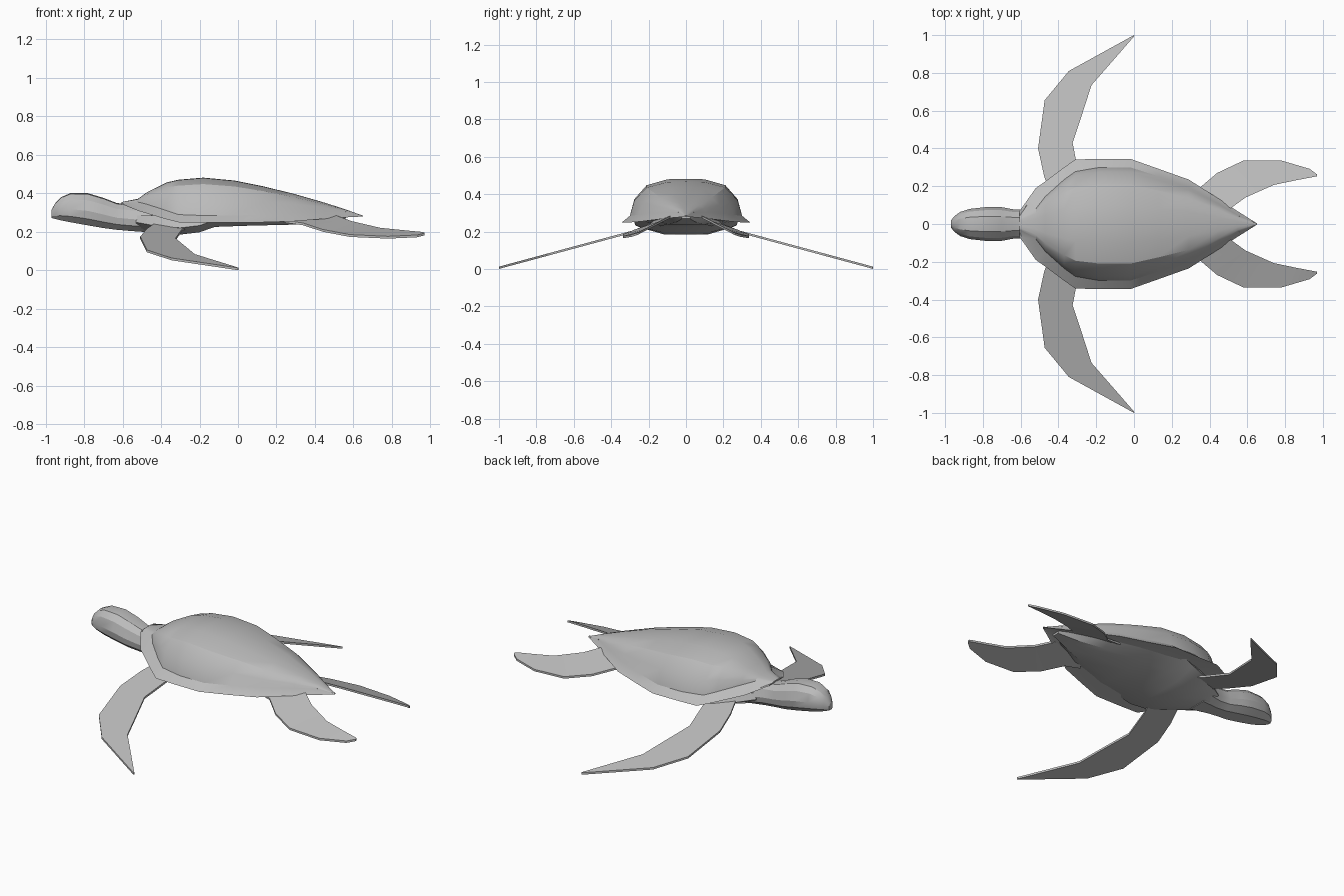
import bpy, bmesh, math
from mathutils import Vector

cube = bpy.data.objects.get("Cube")
if cube:
    bpy.data.objects.remove(cube, do_unlink=True)

grey = bpy.data.materials.new("plain grey")
grey.use_nodes = True
colour = (0.5, 0.5, 0.5, 1)
grey.diffuse_color = colour
grey.node_tree.nodes["Principled BSDF"].inputs["Base Color"].default_value = colour


def finish(bm, name, angle):
    bmesh.ops.remove_doubles(bm, verts=bm.verts, dist=0.0005)
    bmesh.ops.recalc_face_normals(bm, faces=bm.faces)
    mesh = bpy.data.meshes.new(name)
    bm.to_mesh(mesh)
    bm.free()
    mesh.materials.append(grey)
    obj = bpy.data.objects.new(name, mesh)
    bpy.context.collection.objects.link(obj)
    bpy.ops.object.select_all(action='DESELECT')
    obj.select_set(True)
    bpy.context.view_layer.objects.active = obj
    bpy.ops.object.shade_smooth_by_angle(angle=math.radians(angle))
    return obj


def loft(name, sections, angle=25):
    """Skin closed sections given as (x, half outline of (y, z) from top to bottom)."""
    bm = bmesh.new()
    rings = []
    for x, half in sections:
        outline = half + [(-y, z) for y, z in half[-2:0:-1]]
        rings.append([bm.verts.new((x, y, z)) for y, z in outline])
    n = len(rings[0])
    for a, b in zip(rings, rings[1:]):
        for i in range(n):
            j = (i + 1) % n
            bm.faces.new((a[i], a[j], b[j], b[i]))
    bm.faces.new(rings[0])
    bm.faces.new(rings[-1])
    return finish(bm, name, angle)


def flipper(name, pairs, side, thick=0.012):
    """Thin blade through pairs of leading and trailing edge points."""
    bm = bmesh.new()
    layers = []
    for dz in (thick / 2, -thick / 2):
        layers.append([[bm.verts.new((p[0], side * p[1], p[2] + dz)) for p in pair]
                       for pair in pairs])
    top, low = layers
    for i in range(len(pairs) - 1):
        for lay in layers:
            bm.faces.new((lay[i][0], lay[i][1], lay[i + 1][1], lay[i + 1][0]))
        for k in (0, 1):
            bm.faces.new((top[i][k], top[i + 1][k], low[i + 1][k], low[i][k]))
    for i in (0, -1):
        bm.faces.new((top[i][0], top[i][1], low[i][1], low[i][0]))
    return finish(bm, name, 20)


# Shell: x, crown height, dome half width, dome foot z, rim half width, rim z
shell_rows = [
    (-0.605, 0.355, 0.030, 0.354, 0.070, 0.345),
    (-0.520, 0.372, 0.080, 0.355, 0.190, 0.310),
    (-0.470, 0.408, 0.145, 0.343, 0.225, 0.295),
    (-0.370, 0.457, 0.235, 0.310, 0.300, 0.265),
    (-0.310, 0.471, 0.278, 0.290, 0.342, 0.250),
    (-0.180, 0.482, 0.300, 0.285, 0.344, 0.248),
    (-0.020, 0.467, 0.300, 0.285, 0.345, 0.248),
    (0.130, 0.437, 0.252, 0.290, 0.292, 0.250),
    (0.290, 0.398, 0.195, 0.298, 0.235, 0.255),
    (0.450, 0.352, 0.105, 0.303, 0.133, 0.268),
    (0.550, 0.320, 0.045, 0.303, 0.067, 0.275),
    (0.650, 0.284, 0.002, 0.282, 0.004, 0.280),
]
dome = [(0, 1), (0.33, 0.99), (0.70, 0.83), (0.92, 0.45), (1, 0)]
sections = []
for x, top, w, foot, rw, rz in shell_rows:
    half = [(w * u, foot + (top - foot) * v) for u, v in dome]
    half += [(rw, rz), (rw * 0.8, rz + 0.006), (0, rz + 0.006)]
    sections.append((x, half))
loft("shell", sections, 28)

# Belly: x, half width, bottom z
belly_rows = [
    (-0.53, 0.09, 0.215), (-0.42, 0.17, 0.195), (-0.30, 0.24, 0.186),
    (-0.20, 0.27, 0.198), (-0.12, 0.28, 0.226), (0.05, 0.27, 0.232),
    (0.30, 0.19, 0.238), (0.45, 0.10, 0.252), (0.56, 0.04, 0.270),
]
loft("belly", [(x, [(0, 0.29), (w * 0.85, 0.285), (w, b + 0.035),
                    (w * 0.5, b), (0, b)]) for x, w, b in belly_rows])

# Head and neck: x, half width, bottom z, top z
head_rows = [
    (-0.970, 0.018, 0.273, 0.312), (-0.950, 0.042, 0.267, 0.350),
    (-0.920, 0.064, 0.260, 0.380), (-0.870, 0.080, 0.250, 0.402),
    (-0.780, 0.090, 0.234, 0.401), (-0.700, 0.089, 0.220, 0.377),
    (-0.630, 0.076, 0.211, 0.350), (-0.560, 0.078, 0.205, 0.343),
    (-0.450, 0.110, 0.197, 0.335),
]
cheek = [(0, 1), (0.45, 0.97), (0.82, 0.78), (1, 0.45), (0.92, 0.2), (0.5, 0), (0, 0)]
loft("head_and_neck", [(x, [(w * u, b + (t - b) * v) for u, v in cheek])
                       for x, w, b, t in head_rows])

# Front flippers: the blade droops evenly towards the tip
front_plan = [((-0.43, 0.13), (-0.24, 0.13)), ((-0.475, 0.25), (-0.29, 0.25)),
              ((-0.508, 0.40), (-0.325, 0.43)), ((-0.473, 0.655), (-0.275, 0.58)),
              ((-0.345, 0.81), (-0.225, 0.735)), ((0.0, 1.0), (0.003, 0.996))]
front_pairs = [[(x, y, 0.277 - 0.27 * y) for x, y in pair] for pair in front_plan]

# Rear flippers: outer edge low, inner edge high
rear_pairs = [
    ((0.24, 0.17, 0.255), (0.34, 0.05, 0.285)),
    ((0.34, 0.185, 0.240), (0.50, 0.075, 0.283)),
    ((0.44, 0.270, 0.207), (0.59, 0.140, 0.250)),
    ((0.58, 0.336, 0.180), (0.74, 0.207, 0.215)),
    ((0.78, 0.336, 0.171), (0.86, 0.232, 0.203)),
    ((0.93, 0.292, 0.178), (0.955, 0.250, 0.194)),
    ((0.970, 0.262, 0.188), (0.970, 0.252, 0.191)),
]
for label, side in (("left", -1), ("right", 1)):
    flipper("front_flipper_" + label, front_pairs, side)
    flipper("rear_flipper_" + label, rear_pairs, side)
